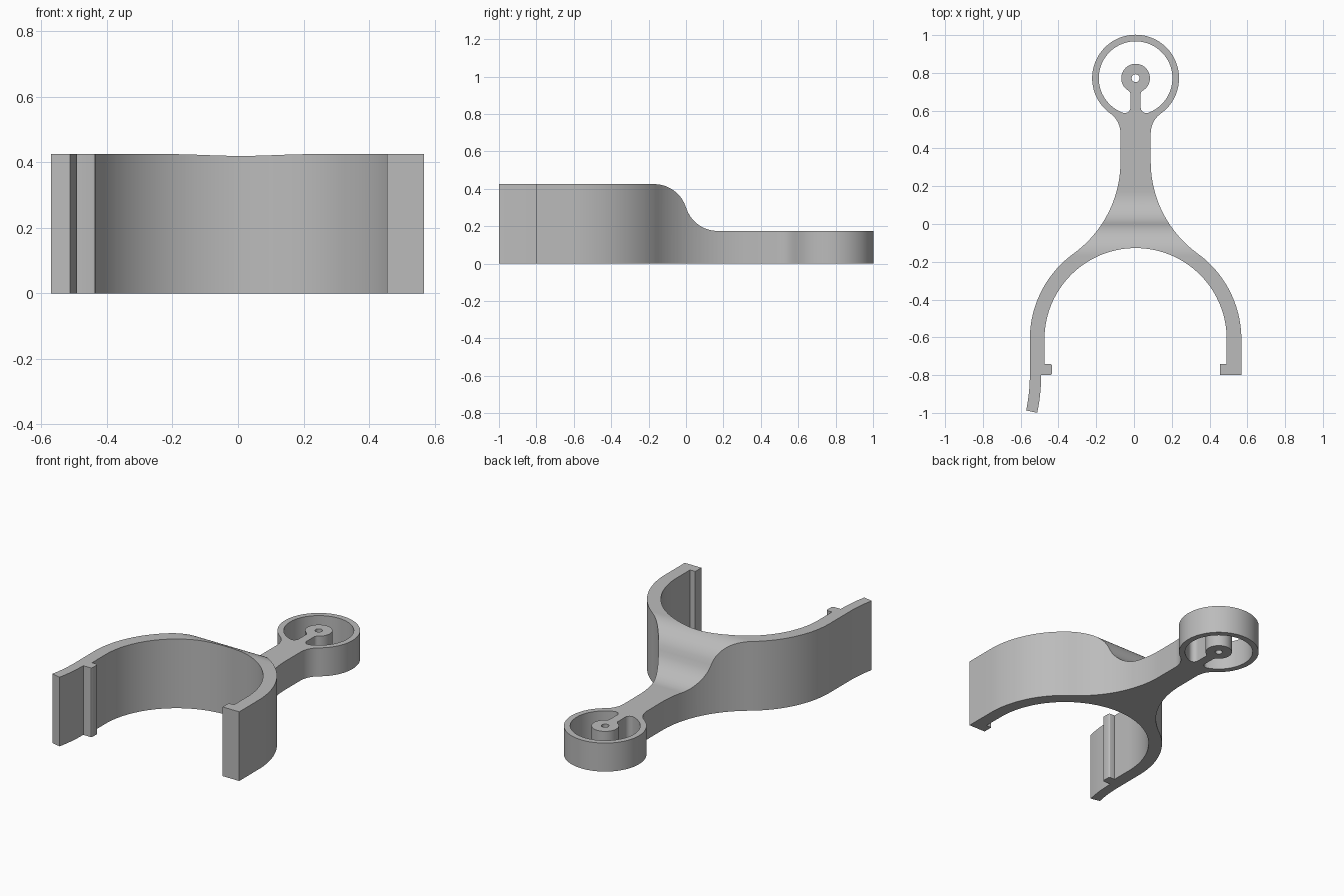
import bpy, bmesh
from math import sin, cos, pi, sqrt, atan2, radians

cube = bpy.data.objects.get("Cube")
if cube:
    bpy.data.objects.remove(cube, do_unlink=True)

CX = 0.0085                      # symmetry line of the yoke
HIGH, LOW = 0.425, 0.175         # heights of the clamp and of the arm
YOKE_Y, R_IN, R_OUT = -0.61, 0.4825, 0.56
EYE_Y, EYE_OUT, EYE_IN = 0.772, 0.23, 0.195
HUB, BORE, SPOKE, NECK = 0.076, 0.021, 0.027, 0.08


def arc(cx, cy, r, a0, a1, n):
    return [(cx + r * cos(a0 + (a1 - a0) * i / n),
             cy + r * sin(a0 + (a1 - a0) * i / n)) for i in range(n + 1)]


def mirrored(points):
    return [(-x, y) for x, y in reversed(points)]


def neck_fillet(y, circle_y, r):
    """Radius of the arc at height y touching the neck side and a circle."""
    return ((y - circle_y) ** 2 + NECK ** 2 - r ** 2) / (2 * (r - NECK))


def step_height(y):
    """Side profile: two tangent arcs joining the high clamp to the low arm."""
    run, rise = 0.17, (HIGH - LOW) / 2
    r = (run ** 2 + rise ** 2) / (2 * rise)
    if y <= 0:
        d = max(0, y + run)
        return HIGH - r + sqrt(r * r - d * d)
    d = max(0, run - y)
    return LOW + r - sqrt(r * r - d * d)


# Half outline of the clamp, neck and eye, right of the symmetry line
inner = arc(0, YOKE_Y, R_IN, pi / 2, 0, 40)
f1_y, f2_y = 0.33, 0.48
f1 = neck_fillet(f1_y, YOKE_Y, R_OUT)
f2 = neck_fillet(f2_y, EYE_Y, EYE_OUT)
a1 = atan2(f1_y - YOKE_Y, NECK + f1)
a2 = atan2(f2_y - EYE_Y, NECK + f2)
outer = arc(0, YOKE_Y, R_OUT, 0, a1, 24)
outer += arc(NECK + f1, f1_y, f1, pi + a1, pi, 24)[1:]
outer += arc(NECK + f2, f2_y, f2, pi, pi + a2, 10)
outer += arc(0, EYE_Y, EYE_OUT, a2, pi / 2, 40)[1:]

# Leg ends: a plain lip on one side, a lip with a flared tail on the other
LIP_TOP, LIP_END = -0.74, -0.80
right_end = [(R_IN, LIP_TOP), (0.447, LIP_TOP), (0.447, LIP_END), (R_OUT, LIP_END)]
flare, sweep = 0.9, radians(-12)
tail_out = arc(-R_OUT - flare, LIP_END, flare, 0, sweep, 8)
tail_in = arc(-R_OUT - flare, LIP_END, flare + 0.06, sweep, 0, 8)
left_end = tail_out + tail_in
left_end += arc(-0.453, LIP_END + 0.01, 0.01, -pi / 2, 0, 3)
left_end += arc(-0.453, LIP_TOP - 0.01, 0.01, 0, pi / 2, 3)
left_end += [(-R_IN, LIP_TOP)]

outline = inner + right_end + outer + mirrored(outer)[1:] + left_end + mirrored(inner)[:-1]

# C-shaped opening between the eye ring, spoke and hub, with filleted corners
fr, fh = 0.03, 0.022
ring_c = (SPOKE + fr, -sqrt((EYE_IN - fr) ** 2 - (SPOKE + fr) ** 2))
hub_c = (SPOKE + fh, -sqrt((HUB + fh) ** 2 - (SPOKE + fh) ** 2))
ring_a = atan2(ring_c[1], ring_c[0])
hub_a = atan2(hub_c[1], hub_c[0])
half = arc(0, EYE_Y, HUB, pi / 2, hub_a, 24)
half += arc(hub_c[0], EYE_Y + hub_c[1], fh, hub_a + pi, pi, 6)[1:]
half += arc(ring_c[0], EYE_Y + ring_c[1], fr, pi, 2 * pi + ring_a, 10)
half += arc(0, EYE_Y, EYE_IN, ring_a, pi / 2, 36)[1:]
opening = half + mirrored(half)[1:-1]
bore = arc(0, EYE_Y, BORE, 0, 2 * pi, 24)[:-1]

# Fill the plan shape
bm = bmesh.new()
for loop in (outline, opening, bore):
    verts = [bm.verts.new((x + CX, y, 0)) for x, y in loop]
    for a, b in zip(verts, verts[1:] + verts[:1]):
        bm.edges.new((a, b))
bmesh.ops.remove_doubles(bm, verts=bm.verts, dist=0.0001)
bmesh.ops.triangle_fill(bm, edges=bm.edges[:], use_beauty=True, use_dissolve=False)

# Slice it across the step so the top can follow the side profile
for i in range(33):
    y = -0.17 + 0.34 * i / 32
    bmesh.ops.bisect_plane(bm, geom=bm.verts[:] + bm.edges[:] + bm.faces[:],
                           plane_co=(0, y, 0), plane_no=(0, 1, 0), dist=0.00001)

# Raise the top to the profile
top = bmesh.ops.extrude_face_region(bm, geom=bm.faces[:], use_keep_orig=True)
for v in top["geom"]:
    if isinstance(v, bmesh.types.BMVert):
        v.co.z = step_height(v.co.y)
bmesh.ops.recalc_face_normals(bm, faces=bm.faces)

mesh = bpy.data.meshes.new("clamp_bracket")
bm.to_mesh(mesh)
bm.free()
bracket = bpy.data.objects.new("clamp_bracket", mesh)
bpy.context.collection.objects.link(bracket)

# Plain grey plastic
grey = bpy.data.materials.new("grey_plastic")
grey.use_nodes = True
colour = (0.5, 0.5, 0.5, 1)
grey.diffuse_color = colour
grey.node_tree.nodes["Principled BSDF"].inputs["Base Color"].default_value = colour
mesh.materials.append(grey)

bpy.ops.object.select_all(action="DESELECT")
bracket.select_set(True)
bpy.context.view_layer.objects.active = bracket
bpy.ops.object.shade_smooth_by_angle(angle=radians(30))
